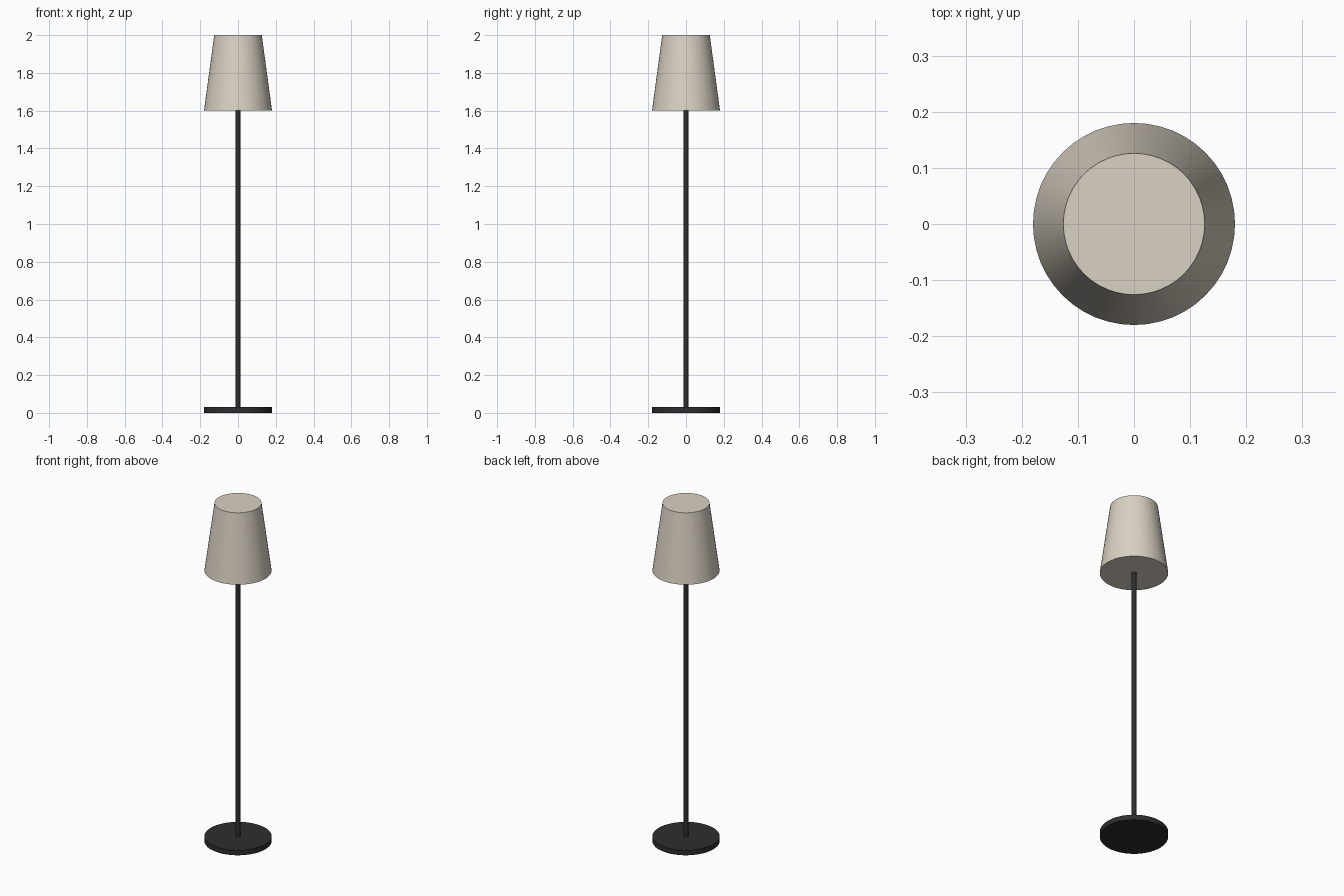
import bpy
import math

cube = bpy.data.objects.get("Cube")
if cube:
    bpy.data.objects.remove(cube, do_unlink=True)


def make_material(name, rgb):
    mat = bpy.data.materials.new(name)
    mat.use_nodes = True
    color = (*rgb, 1.0)
    mat.diffuse_color = color
    mat.node_tree.nodes["Principled BSDF"].inputs["Base Color"].default_value = color
    return mat


def tapered_cylinder(name, bottom_radius, top_radius, z_low, z_high, mat, sides=48):
    """Capped round part standing between two heights on the centre line."""
    bpy.ops.mesh.primitive_cone_add(
        vertices=sides, radius1=bottom_radius, radius2=top_radius,
        depth=z_high - z_low, location=(0, 0, (z_low + z_high) / 2))
    part = bpy.context.object
    part.name = name
    part.data.materials.append(mat)
    bpy.ops.object.shade_smooth_by_angle(angle=math.radians(30))
    return part


black_metal = make_material("black metal", (0.027, 0.027, 0.028))
cream_fabric = make_material("cream fabric", (0.70, 0.64, 0.55))

# Weighted foot
tapered_cylinder("base", 0.18, 0.18, 0.0, 0.03, black_metal)

# Slim upright, ending just inside the shade
tapered_cylinder("pole", 0.013, 0.013, 0.03, 1.62, black_metal, sides=24)

# Closed tapered shade
tapered_cylinder("shade", 0.18, 0.126, 1.6, 2.0, cream_fabric)
